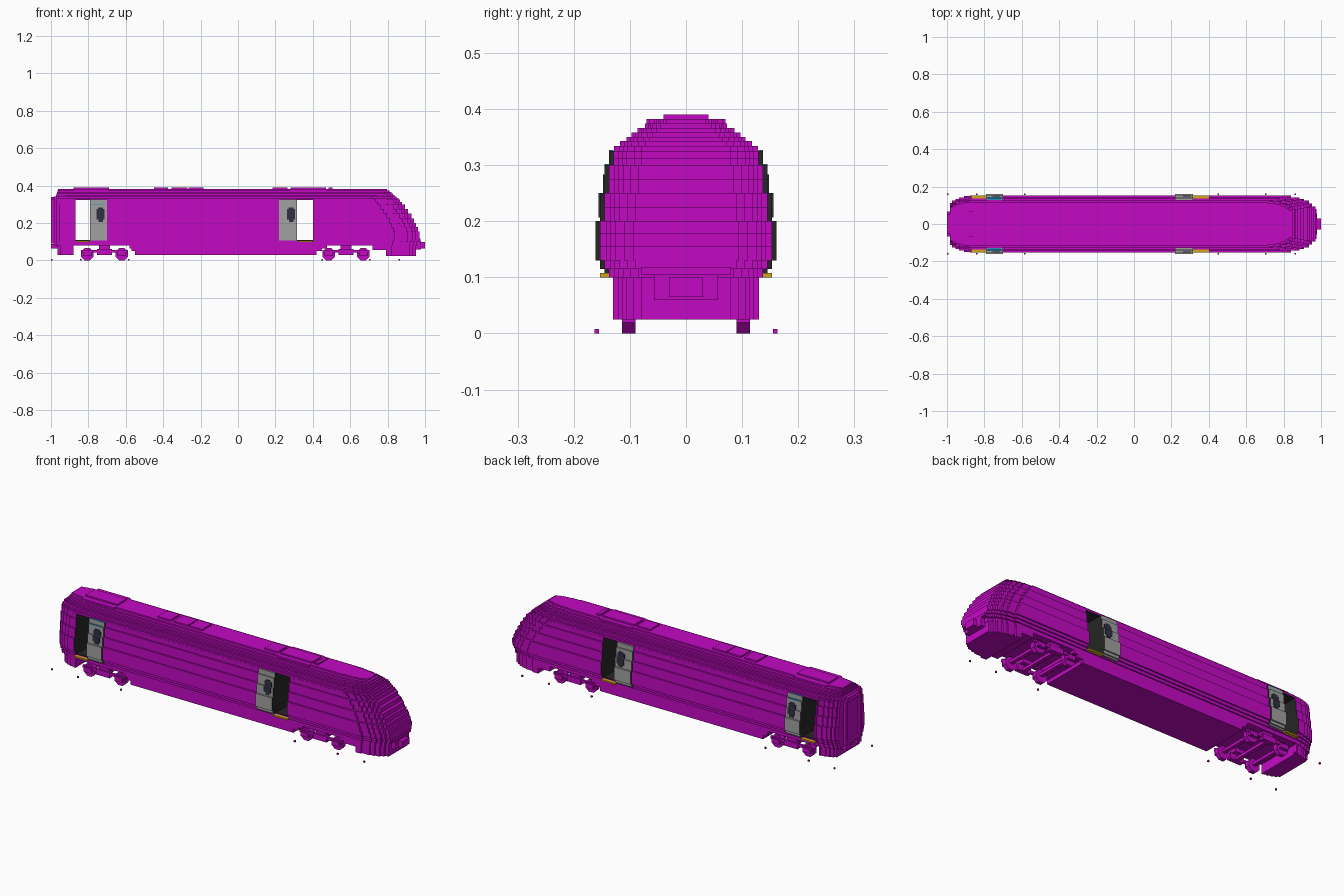
import bpy, bmesh, math
from mathutils import Matrix

cube = bpy.data.objects.get("Cube")
if cube:
    bpy.data.objects.remove(cube, do_unlink=True)


def material(name, rgb):
    m = bpy.data.materials.new(name)
    m.use_nodes = True
    m.diffuse_color = (*rgb, 1)
    b = m.node_tree.nodes["Principled BSDF"]
    b.inputs["Base Color"].default_value = (*rgb, 1)
    b.inputs["Roughness"].default_value = 0.8
    return m


MAGENTA = material("magenta", (0.55, 0.003, 0.55))
GREY = material("door grey", (0.36, 0.36, 0.36))
BLACK = material("interior black", (0.018, 0.02, 0.018))
YELLOW = material("threshold yellow", (0.62, 0.38, 0.01))
BLUE = material("sign blue", (0.03, 0.27, 0.55))
GLASS = material("window navy", (0.03, 0.03, 0.06))


def finish(name, bm, *mats):
    bmesh.ops.recalc_face_normals(bm, faces=bm.faces)
    me = bpy.data.meshes.new(name)
    bm.to_mesh(me)
    bm.free()
    for m in mats:
        me.materials.append(m)
    ob = bpy.data.objects.new(name, me)
    bpy.context.scene.collection.objects.link(ob)
    return ob


def add_box(bm, x0, x1, y0, y1, z0, z1):
    mat = Matrix.Translation(((x0 + x1) / 2, (y0 + y1) / 2, (z0 + z1) / 2)) \
        @ Matrix.Diagonal((x1 - x0, y1 - y0, z1 - z0, 1))
    bmesh.ops.create_cube(bm, size=1, matrix=mat)


def boxes(name, mat, items, both_sides=False):
    bm = bmesh.new()
    for x0, x1, y0, y1, z0, z1 in items:
        add_box(bm, x0, x1, y0, y1, z0, z1)
        if both_sides:
            add_box(bm, x0, x1, -y1, -y0, z0, z1)
    return finish(name, bm, mat)


# Stepped plan corners: distance from the end, share of full half width
NOSE = [(0, .62), (.018, .72), (.035, .82), (.06, .88), (.085, .93), (.13, 1)]
TAIL = [(0, .74), (.012, .82), (.03, .88), (.05, .93), (.075, .97), (.105, 1)]


def slab(bm, tail, nose, w, z0, z1, a=-2, b=2):
    """Extrude one stepped plan outline, kept between x = a and x = b."""
    cuts = [(tail + d, f) for d, f in TAIL]
    steps = [(cuts[i][0], cuts[i + 1][0], cuts[i][1]) for i in range(5)]
    steps.append((tail + TAIL[5][0], nose - NOSE[5][0], 1))
    steps += [(nose - NOSE[i + 1][0], nose - NOSE[i][0], NOSE[i][1]) for i in range(4, -1, -1)]
    pts = []
    for s, e, f in steps:
        s, e = max(s, a), min(e, b)
        if e - s > 1e-5:
            pts += [(s, f * w), (e, f * w)]
    ring = pts + [(x, -y) for x, y in reversed(pts)]
    face = bm.faces.new([bm.verts.new((x, y, z0)) for x, y in ring])
    out = bmesh.ops.extrude_face_region(bm, geom=[face], use_keep_orig=True)
    verts = [v for v in out["geom"] if isinstance(v, bmesh.types.BMVert)]
    bmesh.ops.translate(bm, verts=verts, vec=(0, 0, z1 - z0))


# Body layers: bottom, top, half width, nose tip
LAYERS = [
    (.08, .10, .130, .955), (.10, .107, .137, .965), (.107, .115, .137, .965),
    (.115, .13, .145, .97), (.13, .155, .153, .97), (.155, .178, .153, .962),
    (.178, .20, .153, .952), (.20, .225, .145, .94), (.225, .25, .145, .927),
    (.25, .275, .137, .91), (.275, .30, .137, .892), (.30, .312, .129, .877),
    (.312, .325, .129, .867), (.325, .334, .128, .857), (.334, .343, .118, .847),
    (.343, .35, .106, .837), (.35, .358, .097, .829), (.358, .366, .086, .82),
    (.366, .374, .073, .81), (.374, .382, .057, .797)]
DOOR_Z = (.107, .325)
OPENINGS = [(-.87, -.79), (.315, .40)]
DOORS = [(-.79, -.70), (.218, .315)]
SEGMENTS = [(-2, -.87), (-.79, .315), (.40, 2)]

# Car body with cross passages
bm = bmesh.new()
for z0, z1, w, nose in LAYERS:
    tail = -.985 if z0 < .34 else -.975 + (z0 - .34) * .4
    split = DOOR_Z[0] <= z0 < DOOR_Z[1]
    for a, b in (SEGMENTS if split else [(-2, 2)]):
        slab(bm, tail, nose, w, z0, z1, a, b)
# Passage walls are black
ends = [x for o in OPENINGS for x in o]
bm.normal_update()
for f in bm.faces:
    c = f.calc_center_median()
    if abs(f.normal.x) > .9 and DOOR_Z[0] < c.z < DOOR_Z[1] and min(abs(c.x - e) for e in ends) < .001:
        f.material_index = 1
finish("car_body", bm, MAGENTA, BLACK)

# Passage floor and ceiling
boxes("passage_lining", BLACK,
      [(a, b, -.128, .128, z, z + .003) for a, b in OPENINGS for z in (.107, .322)])
boxes("door_thresholds", YELLOW, [(a, b, .137, .153, .1, .108) for a, b in OPENINGS], True)

# Skirts below the floor
bm = bmesh.new()
for z0, z1, a, b in [(.03, .08, -.55, .42), (.05, .08, -.57, .45), (.065, .08, -.58, .475),
                     (.055, .08, .72, 2), (.025, .055, .79, 2), (.03, .08, -2, -.88)]:
    slab(bm, -.965, .953, .13, z0, z1, a, b)
finish("skirts", bm, MAGENTA)

# Sliding doors stand one step proud of the body; their edges are black
bm = bmesh.new()
for a, b in DOORS:
    for z0, z1, w, _ in LAYERS:
        if DOOR_Z[0] <= z0 < DOOR_Z[1]:
            add_box(bm, a, b, w - .008, w + .008, z0, z1)
            add_box(bm, a, b, -w - .008, -w + .008, z0, z1)
bm.normal_update()
for f in bm.faces:
    f.material_index = 1 if abs(f.normal.x) > .9 else 0
finish("sliding_doors", bm, GREY, BLACK)

# Door windows and signs
panes = []
for x0, x1 in [(-.757, -.715), (.262, .304)]:
    panes += [(x0, x1, .152, .156, .22, .25), (x0 + .01, x1 - .008, .152, .156, .207, .22),
              (x0, x1, .144, .148, .25, .275), (x0 + .008, x1 - .008, .144, .148, .275, .283)]
boxes("door_windows", GLASS, panes, True)
boxes("door_signs", BLUE, [(-.782, -.708, .129, .137, .322, .327),
                           (-.782, -.708, .137, .145, .298, .302)], True)

# Roof equipment
boxes("roof_units", MAGENTA,
      [(a, b, -w, w, .37, .39) for a, b, w in
       [(-.88, -.69, .04), (-.45, -.375, .04), (-.355, -.27, .04), (-.265, -.185, .04),
        (.185, .265, .04), (.28, .47, .04), (.485, .505, .04)]])
boxes("roof_side_units", MAGENTA, [(-.88, -.69, -.07, .07, .37, .382), (.28, .47, -.065, .065, .37, .382)])

# Rear gangway: frame, recessed door and buffers
boxes("gangway_frame", MAGENTA, [(-1, -.97, .05, .067, .09, .325), (-1, -.97, 0, .052, .315, .34),
                                 (-1, -.97, 0, .052, .09, .105)], True)
boxes("gangway_door", MAGENTA, [(-.99, -.97, -.05, .05, .1, .32)])
boxes("rear_buffers", MAGENTA, [(-1, -.95, .03, .065, .065, .088)], True)

# Front coupler and bumper ledge
boxes("front_coupler", MAGENTA, [(.93, .978, -.057, .057, .06, .105), (.97, 1, -.03, .03, .065, .1),
                                 (.94, .975, -.08, .08, .105, .118)])

# Bogies: eight-sided wheels, side frames and cross beams
for label, cx in [("rear", -.714), ("front", .578)]:
    bm = bmesh.new()
    for x in (cx - .092, cx + .092):
        for y in (-.102, .102):
            mat = Matrix.Translation((x, y, .0333)) @ Matrix.Rotation(math.pi / 2, 4, 'X') \
                @ Matrix.Rotation(math.pi / 8, 4, 'Z')
            bmesh.ops.create_cone(bm, cap_ends=True, segments=8, radius1=.036, radius2=.036,
                                  depth=.024, matrix=mat)
    finish(label + "_wheels", bm, MAGENTA)
    boxes(label + "_bogie_side_frames", MAGENTA,
          [(cx - .125, cx + .125, .112, .124, .042, .056), (cx - .04, cx + .04, .105, .13, .03, .06),
           (cx - .115, cx - .07, .112, .13, .025, .05), (cx + .07, cx + .115, .112, .13, .025, .05),
           (cx - .03, cx + .03, .08, .12, .06, .082)], True)
    boxes(label + "_bogie_cross_beams", MAGENTA,
          [(x - .01, x + .01, -.115, .115, .03, .045) for x in (cx - .092, cx, cx + .092)])

# Small marker blocks beside the track
boxes("track_markers", MAGENTA,
      [(x - .004, x + .004, .155, .163, 0, .008) for x in (-.996, -.842, -.585, .45, .705, .863)], True)
